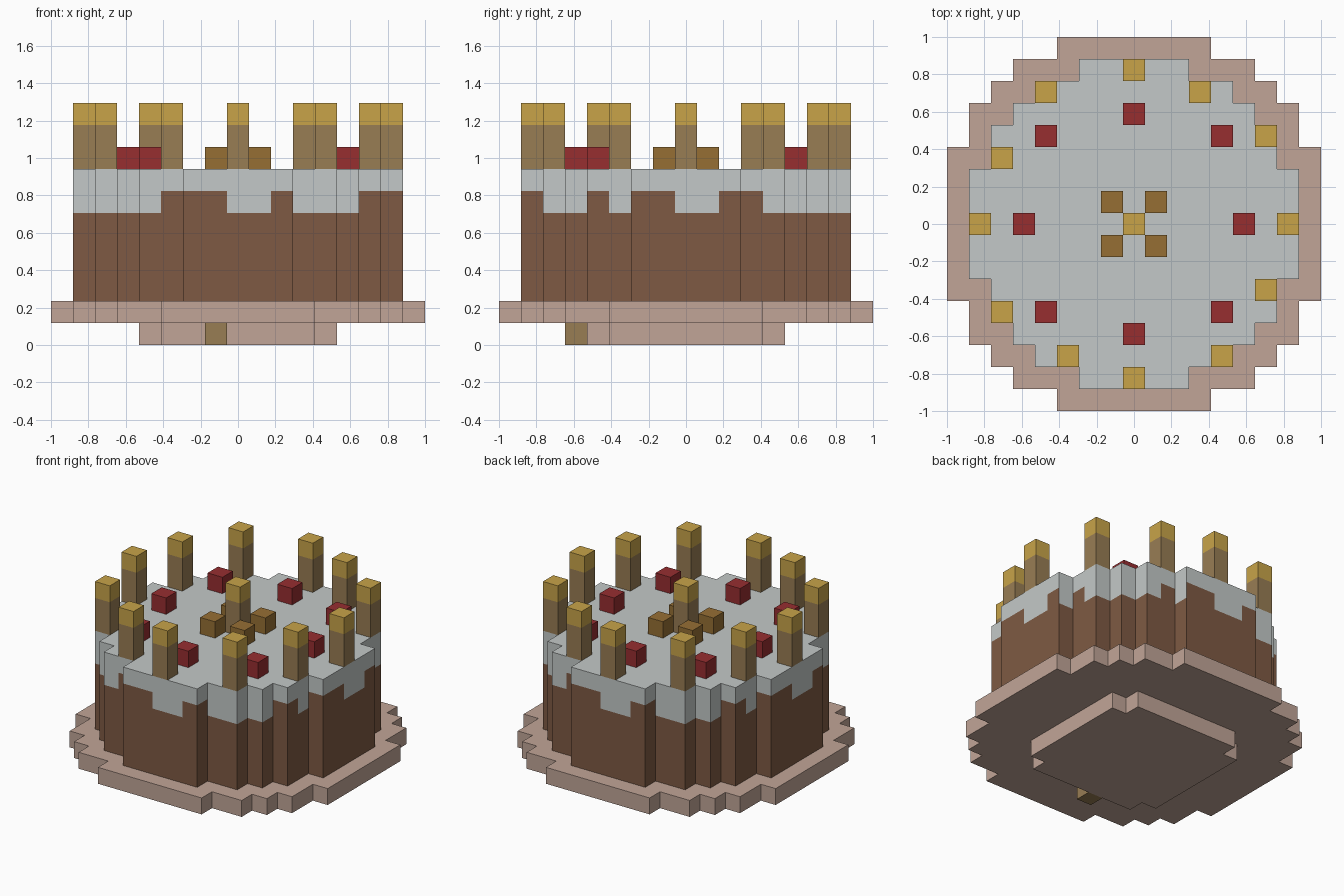
import bpy
import bmesh

cube = bpy.data.objects.get("Cube")
if cube:
    bpy.data.objects.remove(cube, do_unlink=True)

UNIT = 2 / 17  # one block


def make_material(name, rgb):
    def linear(c):
        c /= 255
        return c / 12.92 if c <= 0.04045 else ((c + 0.055) / 1.055) ** 2.4
    color = [linear(c) for c in rgb] + [1]
    mat = bpy.data.materials.new(name)
    mat.use_nodes = True
    mat.diffuse_color = color
    mat.node_tree.nodes["Principled BSDF"].inputs["Base Color"].default_value = color
    return mat


SPONGE = make_material("brown sponge", (126, 90, 67))
ICING = make_material("pale icing", (196, 201, 200))
PLATE = make_material("pink clay", (193, 165, 151))
WAX = make_material("tan wax", (152, 125, 84))
FLAME = make_material("golden flame", (200, 164, 73))
BERRY = make_material("red berry", (151, 46, 48))
NUT = make_material("caramel", (150, 111, 52))


def outline(quarter):
    """Turn one quarter of a stepped outline four times and split it into block edges."""
    points = []
    for _ in range(4):
        points += quarter
        quarter = [(-y, x) for x, y in quarter]
    split = []
    for (ax, ay), (bx, by) in zip(points, points[1:] + points[:1]):
        steps = round(abs(bx - ax) + abs(by - ay))
        split += [(ax + (bx - ax) * i / steps, ay + (by - ay) * i / steps)
                  for i in range(steps)]
    return split


def block_part(name, quarter, levels, mats, center=(0, 0), top=True, bottom=False, rule=None):
    """Stack straight bands over a stepped outline, one material per band."""
    bm = bmesh.new()
    rim = outline(quarter)
    rings = [[bm.verts.new(((x + center[0]) * UNIT, (y + center[1]) * UNIT, z * UNIT))
              for x, y in rim] for z in levels]
    count = len(rim)
    for band, (low, high) in enumerate(zip(rings, rings[1:])):
        for i in range(count):
            j = (i + 1) % count
            face = bm.faces.new((low[i], low[j], high[j], high[i]))
            face.material_index = band
            if rule:
                (ax, ay), (bx, by) = rim[i], rim[j]
                face.material_index = rule(band, (ax + bx) / 2, (ay + by) / 2, by - ay, ax - bx)
    if top:
        bm.faces.new(rings[-1]).material_index = len(mats) - 1
    if bottom:
        bm.faces.new(rings[0][::-1]).material_index = 0
    mesh = bpy.data.meshes.new(name)
    bm.to_mesh(mesh)
    bm.free()
    for mat in mats:
        mesh.materials.append(mat)
    obj = bpy.data.objects.new(name, mesh)
    bpy.context.collection.objects.link(obj)
    return obj


# Columns where the icing runs one block lower
FRONT_DRIPS = {-7, -6, -5, -4, 0, 1, 3, 4, 5}
SIDE_DRIPS = {-6, -5, -3, 0, 1, 4, 5, 6, 7}


def drip_rule(band, x, y, nx, ny):
    if band != 1:
        return band // 2
    if abs(ny) > abs(nx):
        return int(round(x if ny < 0 else -x) in FRONT_DRIPS)
    return int(round(y if nx > 0 else -y) in SIDE_DRIPS)


# Plate and its foot
plate_edge = [(8.5, 3.5), (7.5, 3.5), (7.5, 5.5), (6.5, 5.5), (6.5, 6.5),
              (5.5, 6.5), (5.5, 7.5), (3.5, 7.5), (3.5, 8.5)]
block_part("plate", plate_edge, [1, 2], [PLATE], bottom=True)
block_part("plate_foot", [(4.5, 3.5), (3.5, 3.5), (3.5, 4.5)], [0, 1], [PLATE],
           top=False, bottom=True)

# Cake with dripping icing
cake_edge = [(7.5, 2.5), (6.5, 2.5), (6.5, 4.5), (5.5, 4.5), (5.5, 5.5),
             (4.5, 5.5), (4.5, 6.5), (2.5, 6.5), (2.5, 7.5)]
block_part("cake", cake_edge, [2, 6, 7, 8], [SPONGE, ICING], rule=drip_rule)

# Small blocks
SQUARE = [(0.5, 0.5)]
block_part("foot_peg", SQUARE, [0, 1], [WAX], center=(-1, -5), top=False, bottom=True)


def ring(name, spots, levels, mats):
    """Place blocks at the spots and at their quarter turns."""
    for _ in range(4):
        for spot in spots:
            block_part(name, SQUARE, levels, mats, center=spot)
        spots = [(-y, x) for x, y in spots]


ring("candle", [(7, 0), (6, 4), (3, 6)], [8, 10, 11], [WAX, FLAME])
block_part("center_candle", SQUARE, [8, 10, 11], [WAX, FLAME])
ring("berry", [(5, 0), (4, 4)], [8, 9], [BERRY])
ring("caramel_chunk", [(1, 1)], [8, 9], [NUT])
